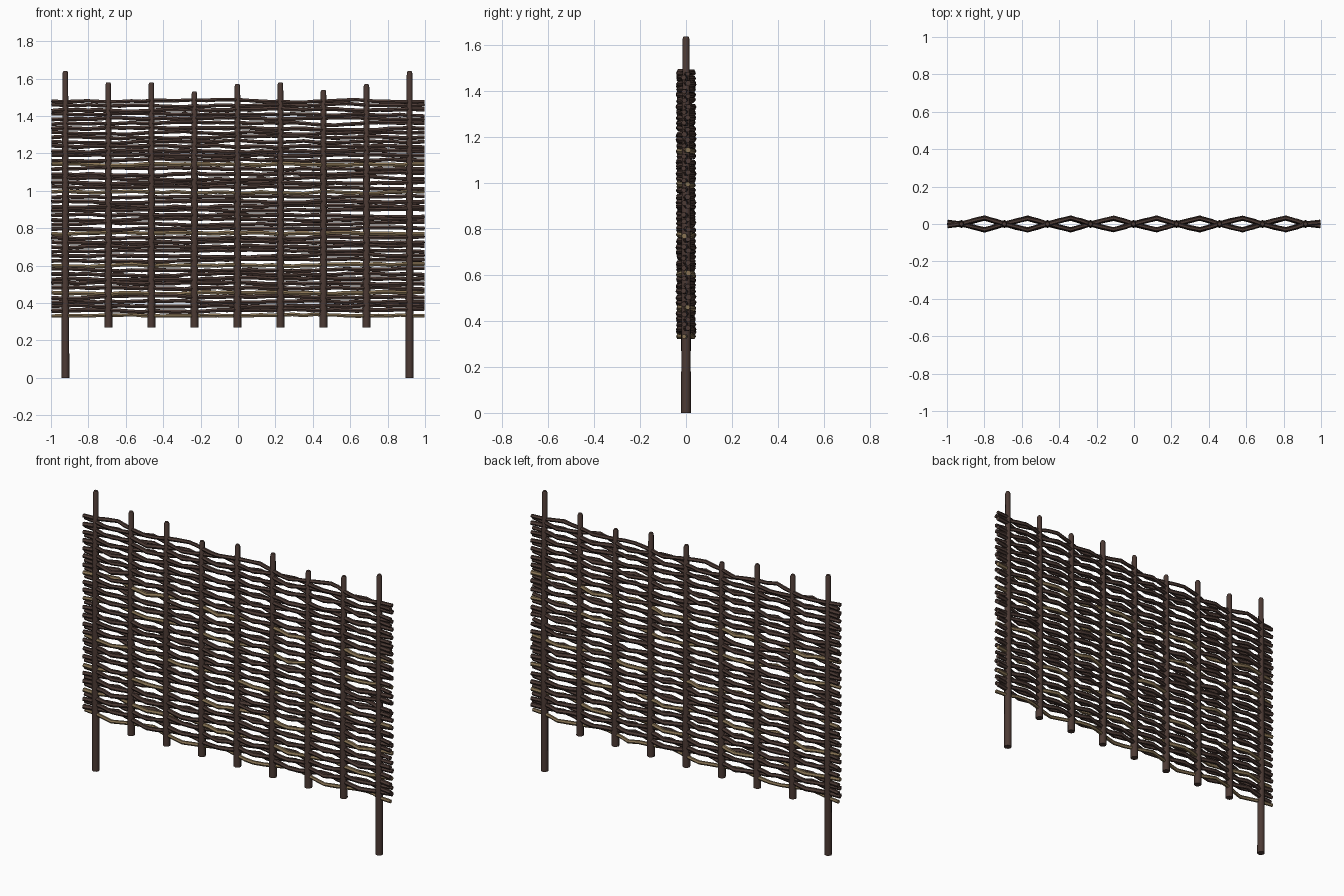
import bpy
import random

random.seed(7)
cube = bpy.data.objects.get("Cube")
if cube:
    bpy.data.objects.remove(cube, do_unlink=True)


def make_material(name, colour):
    mat = bpy.data.materials.new(name)
    mat.use_nodes = True
    mat.diffuse_color = colour
    bsdf = mat.node_tree.nodes["Principled BSDF"]
    bsdf.inputs["Base Color"].default_value = colour
    bsdf.inputs["Roughness"].default_value = 0.9
    return mat


bark = make_material("dark_bark", (0.073, 0.043, 0.035, 1))
pale = make_material("pale_wood", (0.25, 0.175, 0.09, 1))


def branch(name, points, radii, depth, resolution, mat):
    """Sweep a round section along a polyline and turn it into a mesh."""
    curve = bpy.data.curves.new(name + "_path", "CURVE")
    curve.dimensions = "3D"
    curve.bevel_depth = depth
    curve.bevel_resolution = resolution
    curve.use_fill_caps = True
    spline = curve.splines.new("POLY")
    spline.points.add(len(points) - 1)
    for p, co, r in zip(spline.points, points, radii):
        p.co = (*co, 1)
        p.radius = r
    path = bpy.data.objects.new(name + "_path", curve)
    bpy.context.collection.objects.link(path)
    bpy.context.view_layer.update()
    graph = bpy.context.evaluated_depsgraph_get()
    mesh = bpy.data.meshes.new_from_object(path.evaluated_get(graph))
    bpy.data.objects.remove(path, do_unlink=True)
    mesh.materials.clear()
    mesh.materials.append(mat)
    obj = bpy.data.objects.new(name, mesh)
    bpy.context.collection.objects.link(obj)
    bpy.context.view_layer.objects.active = obj
    obj.select_set(True)
    bpy.ops.object.shade_smooth_by_angle(angle=0.9)
    obj.select_set(False)


# Upright stakes: the two end ones reach the ground
PITCH, FIRST = 0.23, -0.923
tops = [1.64, 1.58, 1.58, 1.53, 1.57, 1.58, 1.54, 1.57, 1.64]
for i, top in enumerate(tops):
    x = FIRST + i * PITCH
    end = i in (0, len(tops) - 1)
    foot = 0.0 if end else 0.27
    heights = [foot, 0.6, 1.1, top - 0.01, top]
    branch("end_post" if end else "stake", [(x, 0, z) for z in heights],
           [1.0, 0.95, 0.85, 0.7, 0.5], 0.021, 2, bark)

# Woven rods: neighbours bow to opposite sides in each bay, crossing at stakes
ROWS, LOW, HIGH, BOW = 48, 0.335, 1.481, 0.031
pale_rows = {0, 5, 11, 18, 27, 33}
for row in range(ROWS):
    base = LOW + (HIGH - LOW) * row / (ROWS - 1)
    side = 1 if row % 2 else -1
    stations = [(-0.997, -side * 0.009)]
    for bay in range(len(tops) - 1):
        sign = side * (1 if bay % 2 == 0 else -1)
        for frac, out in ((0, 0), (0.28, 0.55), (0.54, 1), (0.78, 0.5)):
            stations.append((FIRST + (bay + frac) * PITCH, sign * out * BOW))
    stations += [(FIRST + 8 * PITCH, 0), (0.997, side * 0.009)]
    drift = random.uniform(-0.004, 0.004)
    points, radii = [], []
    for x, y in stations:
        drift = 0.75 * drift + random.uniform(-0.005, 0.005)
        z = min(max(base + drift, LOW - 0.004), HIGH + 0.006)
        points.append((x, y + random.uniform(-0.002, 0.002), z))
        radii.append(random.uniform(0.92, 1.08))
    branch("woven_rod", points, radii, random.uniform(0.0108, 0.0128), 1,
           pale if row in pale_rows else bark)
